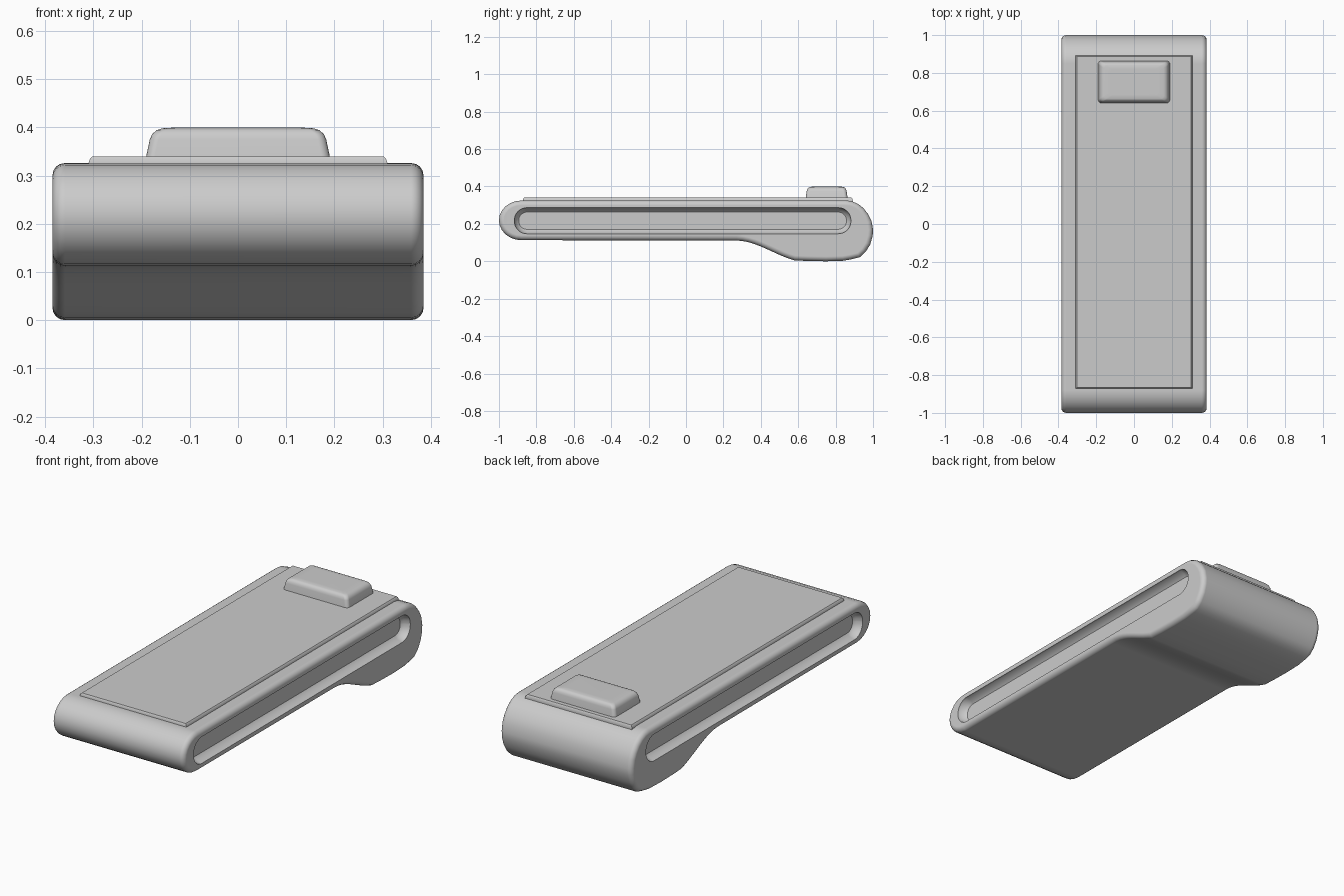
import bpy, bmesh, math

if "Cube" in bpy.data.objects:
    bpy.data.objects.remove(bpy.data.objects["Cube"])


def finish(ob, angle=35):
    bpy.ops.object.select_all(action='DESELECT')
    ob.select_set(True)
    bpy.context.view_layer.objects.active = ob
    for m in list(ob.modifiers):
        bpy.ops.object.modifier_apply(modifier=m.name)
    bpy.ops.object.shade_smooth_by_angle(angle=math.radians(angle))
    wn = ob.modifiers.new("weighted", 'WEIGHTED_NORMAL')
    wn.keep_sharp = True


def loft(name, rings):
    """Closed solid through rings with equal point counts."""
    bm = bmesh.new()
    loops = [[bm.verts.new(p) for p in r] for r in rings]
    n = len(loops[0])
    for a, b in zip(loops, loops[1:]):
        for i in range(n):
            bm.faces.new((a[i], a[(i + 1) % n], b[(i + 1) % n], b[i]))
    bm.faces.new(loops[0][::-1])
    bm.faces.new(loops[-1])
    bmesh.ops.recalc_face_normals(bm, faces=bm.faces)
    me = bpy.data.meshes.new(name)
    bm.to_mesh(me)
    bm.free()
    ob = bpy.data.objects.new(name, me)
    bpy.context.collection.objects.link(ob)
    return ob


def bevel(ob, width, segments):
    b = ob.modifiers.new("bevel", 'BEVEL')
    b.width, b.segments = width, segments
    b.limit_method, b.angle_limit = 'ANGLE', math.radians(55)
    b.use_clamp_overlap = False


def rounded_rect(cx, cy, hx, hy, r, steps=8):
    pts = []
    for k, (sx, sy) in enumerate([(1, 1), (-1, 1), (-1, -1), (1, -1)]):
        for i in range(steps + 1):
            a = math.pi / 2 * (k + i / steps)
            pts.append((cx + sx * (hx - r) + r * math.cos(a),
                        cy + sy * (hy - r) + r * math.sin(a)))
    return pts


# Body: side profile with round nose, S-curved underside and bulky rear
profile = []
for i in range(13):
    a = math.pi / 2 + math.pi * i / 12
    profile.append((-0.88 + 0.12 * math.cos(a), 0.219 + 0.106 * math.sin(a)))
for i in range(11):
    t = i / 10
    s = t * t * (3 - 2 * t) * 0.6 + t * t * 0.4
    profile.append((0.27 + 0.31 * t, 0.111 - 0.106 * s))
profile += [(0.65, 0.002), (0.75, 0.0), (0.84, 0.003), (0.885, 0.011),
            (0.93, 0.022), (0.96, 0.05), (0.985, 0.09), (0.998, 0.135),
            (1.0, 0.17), (0.992, 0.215), (0.975, 0.25), (0.95, 0.283),
            (0.92, 0.307), (0.885, 0.322), (0.85, 0.326)]
W = 0.385
body = loft("body", [[(x, y, z) for y, z in profile] for x in (-W, W)])
bevel(body, 0.026, 4)

# Long recessed slots in both sides
cutters = []
for s in (-1, 1):
    rings = []
    for depth, inset in ((W + 0.02, 0), (W - 0.008, 0.003), (W - 0.03, 0.012), (W - 0.042, 0.026)):
        pts = rounded_rect(-0.018, 0.217, 0.902 - inset, 0.072 - inset, 0.070 - inset)
        rings.append([(s * depth, y, z) for y, z in pts])
    c = loft("slot_cutter", rings)
    c.hide_render = True
    cutters.append(c)
    m = body.modifiers.new("slot", 'BOOLEAN')
    m.operation, m.solver, m.object = 'DIFFERENCE', 'EXACT', c
finish(body)
for c in cutters:
    bpy.data.objects.remove(c)

# Raised top panel
panel = loft("top_panel", [[(sx * hx, 0.01 + sy * hy, z) for sx, sy in
                            ((1, 1), (-1, 1), (-1, -1), (1, -1))]
                           for z, hx, hy in ((0.28, 0.311, 0.882), (0.323, 0.311, 0.882),
                                             (0.335, 0.307, 0.88), (0.34, 0.302, 0.876))])
finish(panel, 30)

# Control block on the rear of the panel, flared sides and soft top
block = loft("control_block", [[(x, y, z) for x, y in
                                rounded_rect(0, 0.752, 0.192 - i, 0.113 - i * 0.7, 0.018, 4)]
                               for z, i in ((0.33, 0), (0.342, 0.002), (0.375, 0.009),
                                            (0.386, 0.014), (0.394, 0.023), (0.398, 0.035),
                                            (0.4, 0.065))])
finish(block, 40)
